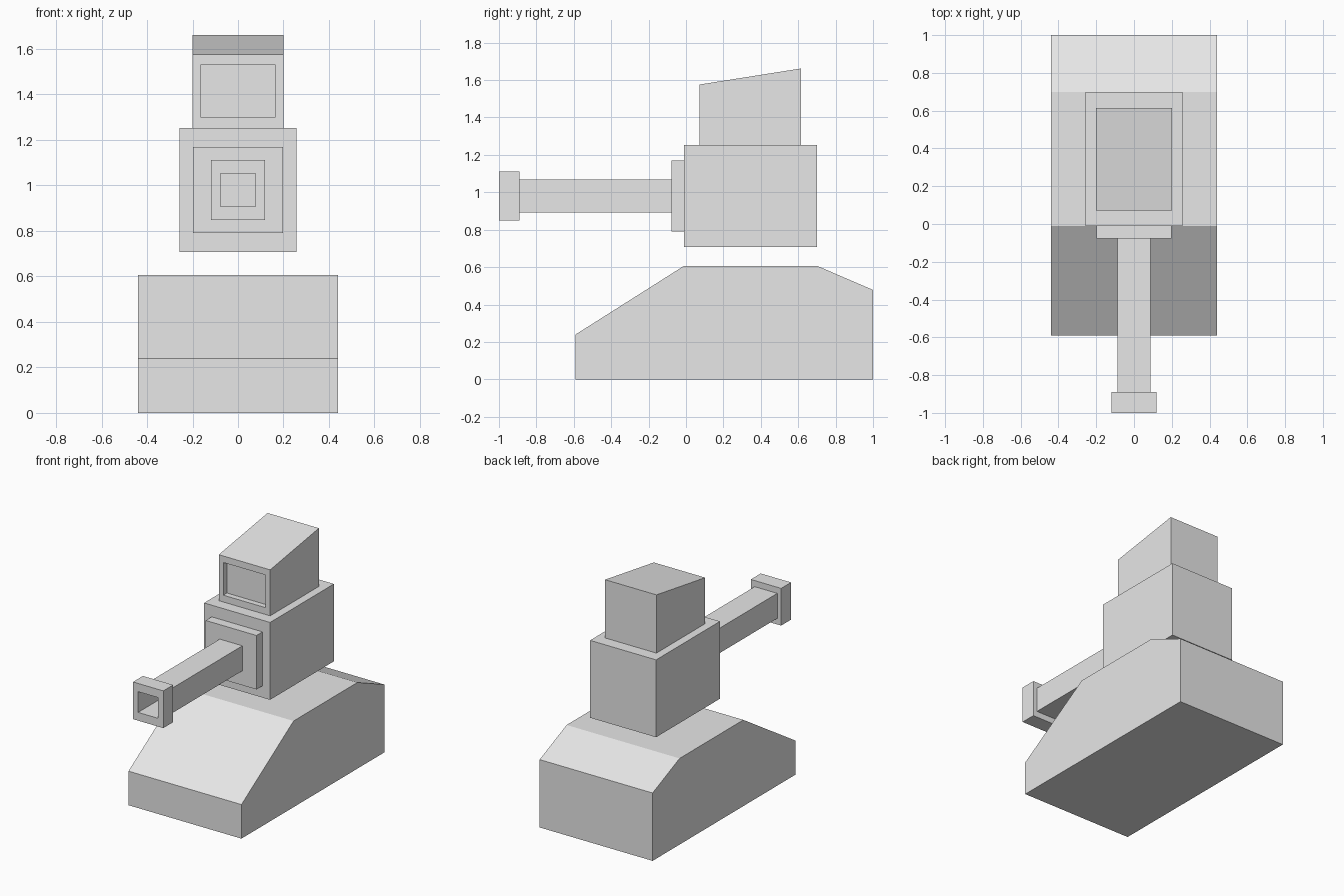
import bpy
import bmesh

cube = bpy.data.objects.get("Cube")
if cube:
    bpy.data.objects.remove(cube, do_unlink=True)

# Single plain grey
grey = bpy.data.materials.new("plain grey")
grey.use_nodes = True
colour = (0.8, 0.8, 0.8, 1.0)
grey.diffuse_color = colour
grey.node_tree.nodes["Principled BSDF"].inputs["Base Color"].default_value = colour


def loft(name, rings):
    """Join rectangular rings (y, half width, bottom, top) and cap both ends."""
    bm = bmesh.new()
    loops = [[bm.verts.new(p) for p in ((-w, y, lo), (w, y, lo), (w, y, hi), (-w, y, hi))]
             for y, w, lo, hi in rings]
    for a, b in zip(loops, loops[1:]):
        for i in range(4):
            j = (i + 1) % 4
            bm.faces.new((a[i], a[j], b[j], b[i]))
    bm.faces.new(loops[0])
    bm.faces.new(loops[-1])
    bmesh.ops.recalc_face_normals(bm, faces=bm.faces)
    mesh = bpy.data.meshes.new(name)
    bm.to_mesh(mesh)
    bm.free()
    mesh.materials.append(grey)
    obj = bpy.data.objects.new(name, mesh)
    bpy.context.collection.objects.link(obj)
    return obj


# Wedge-shaped base with sloped nose and tail
loft("hull", [(-0.59, 0.44, 0, 0.24), (-0.01, 0.44, 0, 0.607),
              (0.70, 0.44, 0, 0.607), (1.0, 0.44, 0, 0.478)])

# Block hovering just above the hull
loft("turret", [(-0.01, 0.257, 0.707, 1.252), (0.70, 0.257, 0.707, 1.252)])

# Plate where the gun meets the turret
loft("gun_mount", [(-0.077, 0.198, 0.79, 1.17), (-0.01, 0.198, 0.79, 1.17)])

# Square barrel, muzzle collar and bore in one continuous skin
loft("gun_barrel", [(-0.077, 0.088, 0.892, 1.068), (-0.89, 0.088, 0.892, 1.068),
                    (-0.89, 0.118, 0.849, 1.111), (-1.0, 0.118, 0.849, 1.111),
                    (-1.0, 0.078, 0.907, 1.053), (-0.10, 0.078, 0.907, 1.053)])

# Slant-topped head with a shallow window recess in front
loft("head", [(0.615, 0.2, 1.252, 1.662), (0.072, 0.2, 1.252, 1.576),
              (0.072, 0.165, 1.30, 1.53), (0.112, 0.165, 1.30, 1.53)])
